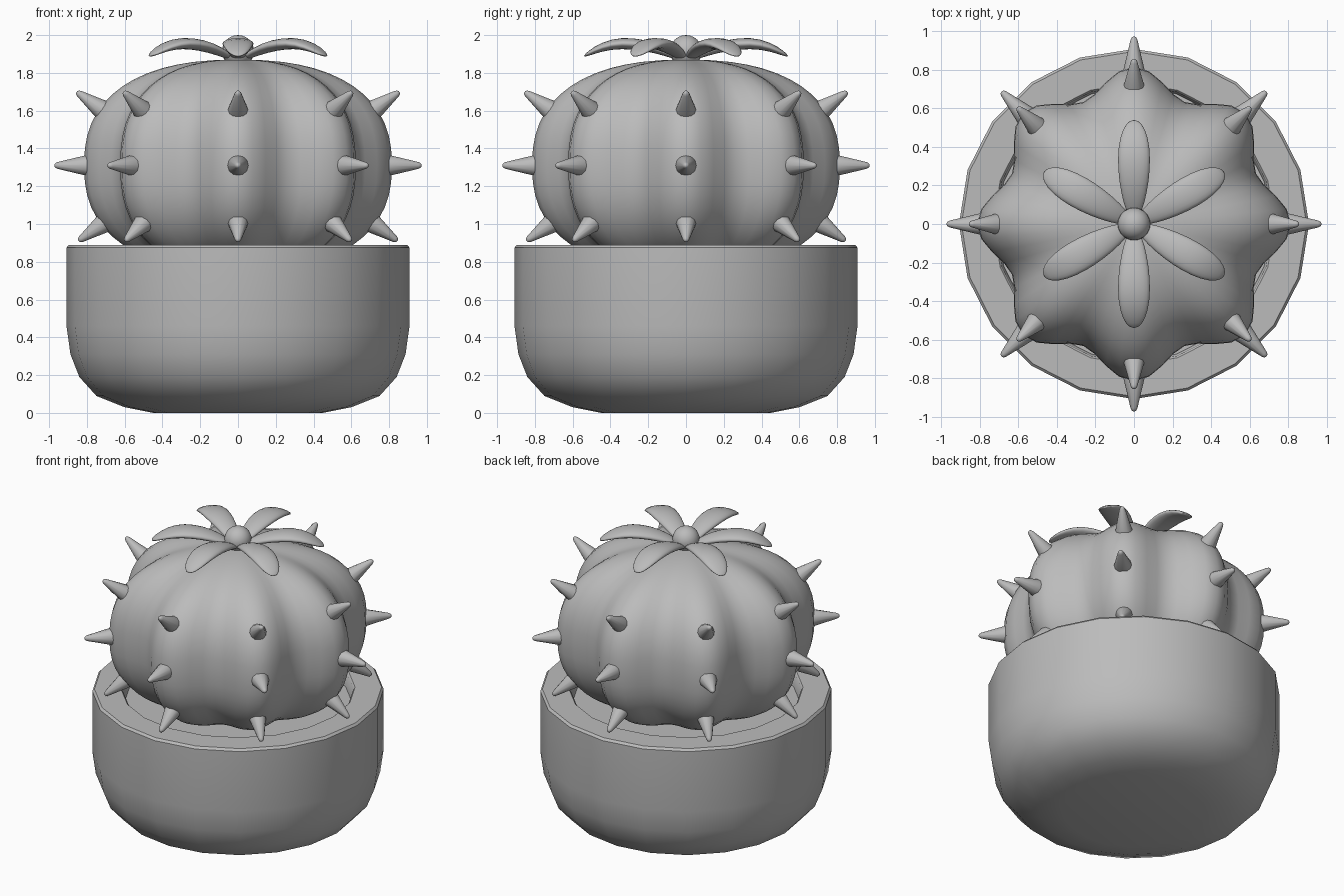
import bpy, bmesh, math
from mathutils import Matrix

cube = bpy.data.objects.get("Cube")
if cube:
    bpy.data.objects.remove(cube, do_unlink=True)

grey = bpy.data.materials.new("plain grey")
grey.use_nodes = True
grey.diffuse_color = (0.5, 0.5, 0.5, 1)
grey.node_tree.nodes["Principled BSDF"].inputs["Base Color"].default_value = (0.5, 0.5, 0.5, 1)


def finish(bm, name, angle=40):
    bmesh.ops.recalc_face_normals(bm, faces=bm.faces)
    mesh = bpy.data.meshes.new(name)
    bm.to_mesh(mesh)
    bm.free()
    mesh.materials.append(grey)
    obj = bpy.data.objects.new(name, mesh)
    bpy.context.collection.objects.link(obj)
    bpy.ops.object.select_all(action='DESELECT')
    obj.select_set(True)
    bpy.context.view_layer.objects.active = obj
    bpy.ops.object.shade_smooth_by_angle(angle=math.radians(angle))
    return obj


def lathe(bm, profile, segments, lobes=lambda a: 1.0):
    """Turn (radius, height) pairs round z; the two ends are capped."""
    rings = []
    for r, z in profile:
        ring = []
        for i in range(segments):
            a = math.tau * i / segments
            k = r * lobes(a)
            ring.append(bm.verts.new((k * math.cos(a), k * math.sin(a), z)))
        rings.append(ring)
    for low, high in zip(rings, rings[1:]):
        for i in range(segments):
            j = (i + 1) % segments
            bm.faces.new((low[i], low[j], high[j], high[i]))
    bm.faces.new(rings[0][::-1])
    bm.faces.new(rings[-1])


# Pot with rounded foot, thick rim and a shallow recess for the soil
bm = bmesh.new()
lathe(bm, [(0.45, 0), (0.6, 0.03), (0.75, 0.09), (0.84, 0.19), (0.887, 0.31),
           (0.908, 0.46), (0.908, 0.875), (0.895, 0.89), (0.73, 0.89),
           (0.72, 0.88), (0.71, 0.79)], 20)
finish(bm, "pot")

# Cactus body: squashed globe with eight ribs
RIBS, MID, HALF, RIDGE, VALLEY = 8, 1.31, 0.56, 0.815, 0.685
bm = bmesh.new()
globe = []
for i in range(1, 28):
    t = -math.pi / 2 + math.pi * i / 28
    p = 2 / 2.4
    globe.append((math.cos(t) ** p,
                  MID + HALF * math.copysign(abs(math.sin(t)) ** p, t)))
lathe(bm, globe, 64,
      lambda a: VALLEY + (RIDGE - VALLEY) * (0.5 + 0.5 * math.cos(RIBS * a)))
finish(bm, "cactus_body", 60)

# Blunt spines: three rows along each rib (base radius, height, tilt)
for row, r, z, tilt in (("lower", 0.695, 1.015, -35), ("middle", 0.79, 1.31, 0),
                        ("upper", 0.705, 1.595, 35)):
    for i in range(RIBS):
        bm = bmesh.new()
        lathe(bm, [(0.055, -0.04), (0.055, 0.01), (0.018, 0.165),
                   (0.012, 0.177), (0.005, 0.182)], 12)
        bm.transform(Matrix.Rotation(math.tau * i / RIBS, 4, 'Z')
                     @ Matrix.Translation((r, 0, z))
                     @ Matrix.Rotation(math.radians(90 - tilt), 4, 'Y'))
        finish(bm, f"{row}_spine_{i + 1}")

# Flower petals: flattened ellipsoids, arched and widening outwards
for i in range(6):
    bm = bmesh.new()
    bmesh.ops.create_uvsphere(bm, u_segments=20, v_segments=14, radius=1)
    bm.transform(Matrix.Rotation(math.pi / 2, 4, 'Y'))
    for v in bm.verts:
        t = v.co.x
        x = 0.28 + 0.26 * t
        arch = 1.5 if x > 0.33 else 0.9
        v.co = (x, v.co.y * 0.085 * (0.95 + 0.2 * t),
                1.955 - arch * (x - 0.33) ** 2 + 0.03 * v.co.z)
    bm.transform(Matrix.Rotation(math.pi / 2 + math.tau * i / 6, 4, 'Z'))
    finish(bm, f"petal_{i + 1}", 60)

# Flower centre
bm = bmesh.new()
bmesh.ops.create_uvsphere(bm, u_segments=20, v_segments=12, radius=0.085)
bm.transform(Matrix.Translation((0, 0, 1.915)))
finish(bm, "flower_centre")
